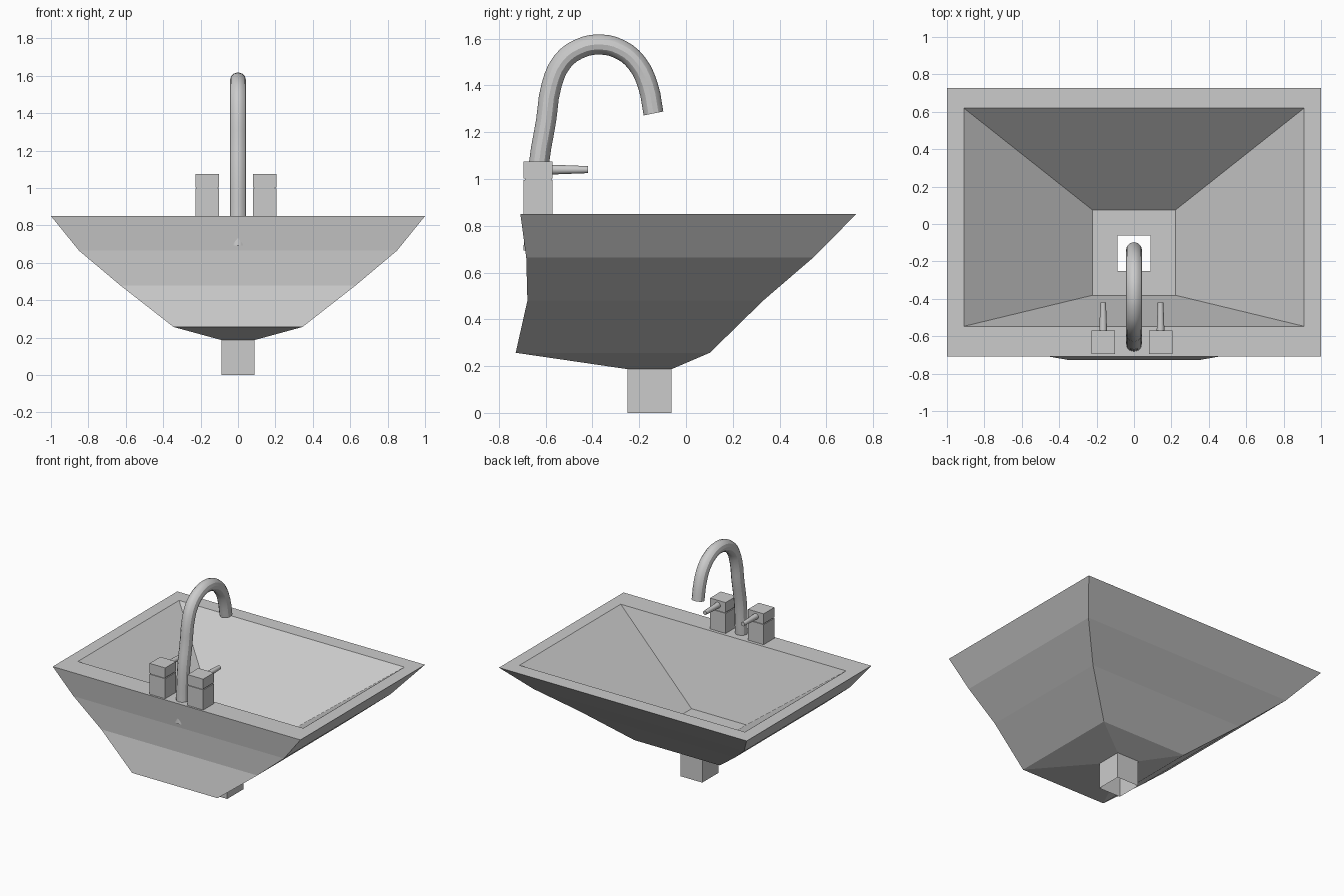
import bpy, bmesh
from math import pi

if "Cube" in bpy.data.objects:
    bpy.data.objects.remove(bpy.data.objects["Cube"])


def box(name, x0, x1, y0, y1, z0, z1):
    bpy.ops.mesh.primitive_cube_add(size=1, location=((x0 + x1) / 2, (y0 + y1) / 2, (z0 + z1) / 2))
    o = bpy.context.object
    o.name = name
    o.scale = (x1 - x0, y1 - y0, z1 - z0)
    bpy.ops.object.transform_apply(location=False, rotation=False, scale=True)
    return o


# Basin: rectangular rings (half width, y front, y back, z) from drain up, over the rim, down to the floor
rings = [
    (0.088, -0.25, -0.062, 0.0),
    (0.088, -0.25, -0.062, 0.187),
    (0.345, -0.728, 0.102, 0.257),
    (0.63, -0.678, 0.33, 0.48),
    (0.85, -0.683, 0.545, 0.665),
    (1.0, -0.708, 0.728, 0.85),
    (0.91, -0.547, 0.62, 0.85),
    (0.222, -0.381, 0.075, 0.335),
    (0.088, -0.25, -0.062, 0.335),
]
bm = bmesh.new()
loops = [[bm.verts.new(p) for p in ((-w, y0, z), (w, y0, z), (w, y1, z), (-w, y1, z))]
         for w, y0, y1, z in rings]
loops.append(loops[1])  # drain hole joins the open waste pipe
for a, b in zip(loops, loops[1:]):
    for i in range(4):
        j = (i + 1) % 4
        bm.faces.new((a[i], a[j], b[j], b[i]))
me = bpy.data.meshes.new("basin")
bm.to_mesh(me)
bm.free()
bpy.context.collection.objects.link(bpy.data.objects.new("basin", me))

# Spout: round tube along a gooseneck path
path = [(-0.653, 0.69), (-0.639, 0.85), (-0.628, 1.07), (-0.598, 1.25), (-0.575, 1.40),
        (-0.53, 1.50), (-0.46, 1.555), (-0.37, 1.575), (-0.28, 1.553),
        (-0.21, 1.495), (-0.163, 1.40), (-0.139, 1.28)]
cu = bpy.data.curves.new("spout", 'CURVE')
cu.dimensions = '3D'
cu.bevel_depth = 0.043
cu.bevel_resolution = 4
cu.resolution_u = 3
cu.use_fill_caps = True
sp = cu.splines.new('BEZIER')
sp.bezier_points.add(len(path) - 1)
for p, (y, z) in zip(sp.bezier_points, path):
    p.co = (0, y, z)
    p.handle_left_type = p.handle_right_type = 'AUTO'
spout = bpy.data.objects.new("spout", cu)
bpy.context.collection.objects.link(spout)
bpy.ops.object.select_all(action='DESELECT')
spout.select_set(True)
bpy.context.view_layer.objects.active = spout
bpy.ops.object.convert(target='MESH')
bpy.ops.object.shade_smooth_by_angle()

# Taps: base block, thin neck, turning head and tapered lever
for side, x in (("left", -0.165), ("right", 0.142)):
    y0, y1, h = -0.694, -0.57, 0.063
    box(side + "_tap_base", x - h, x + h, y0, y1, 0.85, 0.996)
    box(side + "_tap_neck", x - h + 0.006, x + h - 0.006, y0 + 0.006, y1 - 0.006, 0.996, 1.003)
    box(side + "_tap_head", x - h, x + h, y0, y1, 1.003, 1.075)
    bpy.ops.mesh.primitive_cone_add(vertices=16, radius1=0.021, radius2=0.015, depth=0.155,
                                    location=(x, -0.4975, 1.04), rotation=(-pi / 2, 0, 0))
    bpy.context.object.name = side + "_tap_lever"
    bpy.ops.object.shade_smooth_by_angle()
